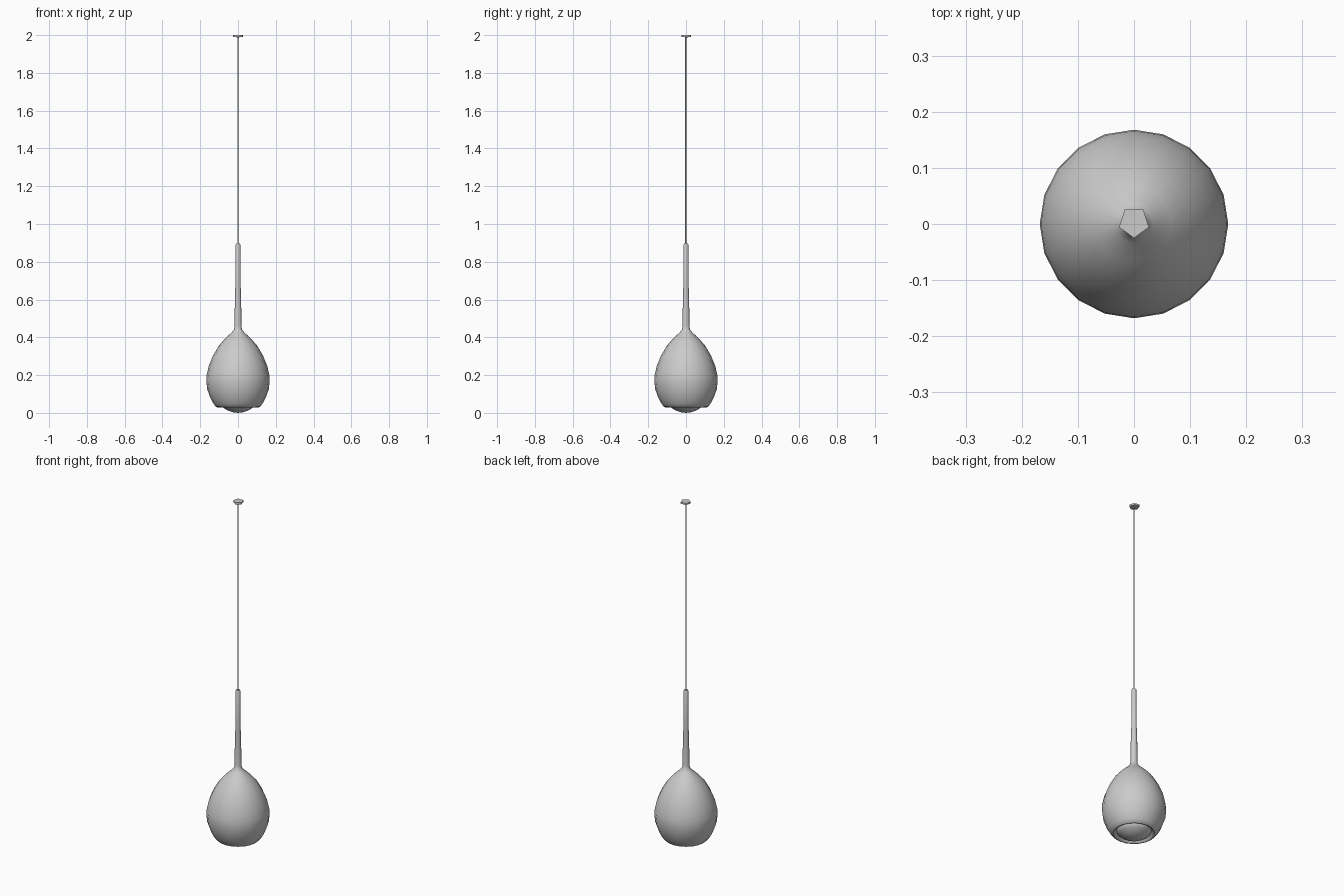
import bpy, bmesh, math

if "Cube" in bpy.data.objects:
    bpy.data.objects.remove(bpy.data.objects["Cube"])


def lathe(name, profile, sides, turn=0.0, centre=(0, 0), angle=40):
    """Spin an (r, z) profile around z; r = 0 makes a pole."""
    bm = bmesh.new()
    rings = []
    for r, z in profile:
        count = sides if r > 0 else 1
        rings.append([bm.verts.new((
            centre[0] + r * math.cos(turn + math.tau * i / sides),
            centre[1] + r * math.sin(turn + math.tau * i / sides), z))
            for i in range(count)])
    for a, b in zip(rings, rings[1:]):
        for i in range(sides):
            j = (i + 1) % sides
            corners = [a[i % len(a)], a[j % len(a)], b[j % len(b)], b[i % len(b)]]
            bm.faces.new(list(dict.fromkeys(corners)))
    bmesh.ops.recalc_face_normals(bm, faces=bm.faces)
    mesh = bpy.data.meshes.new(name)
    bm.to_mesh(mesh)
    bm.free()
    obj = bpy.data.objects.new(name, mesh)
    bpy.context.collection.objects.link(obj)
    bpy.context.view_layer.objects.active = obj
    obj.select_set(True)
    bpy.ops.object.shade_smooth_by_angle(angle=math.radians(angle))
    obj.select_set(False)
    return obj


# Teardrop shade with its long neck and the rim turned inward
lathe("shade", [
    (0, 0.897), (0.010, 0.897), (0.013, 0.89), (0.014, 0.675), (0.017, 0.58),
    (0.018, 0.46), (0.021, 0.442), (0.034, 0.425), (0.067, 0.395),
    (0.102, 0.355), (0.133, 0.302), (0.155, 0.248), (0.166, 0.20),
    (0.168, 0.17), (0.163, 0.125), (0.146, 0.078), (0.128, 0.046),
    (0.116, 0.032), (0.108, 0.029), (0.099, 0.034), (0.091, 0.046)], 20)

# Domed glass diffuser in the opening
lathe("diffuser", [
    (0.091, 0.046), (0.088, 0.036), (0.075, 0.025), (0.055, 0.013),
    (0.030, 0.004), (0, 0.0)], 20)

# Thin hanging cable
lathe("cable", [(0.004, 0.89), (0.004, 1.99)], 5, -math.pi / 2, angle=80)

# Five-sided ceiling plate
lathe("ceiling_plate", [
    (0, 1.988), (0.028, 1.990), (0.028, 2.0), (0, 2.0)],
    5, -math.pi / 2, (0, 0.003), angle=80)
